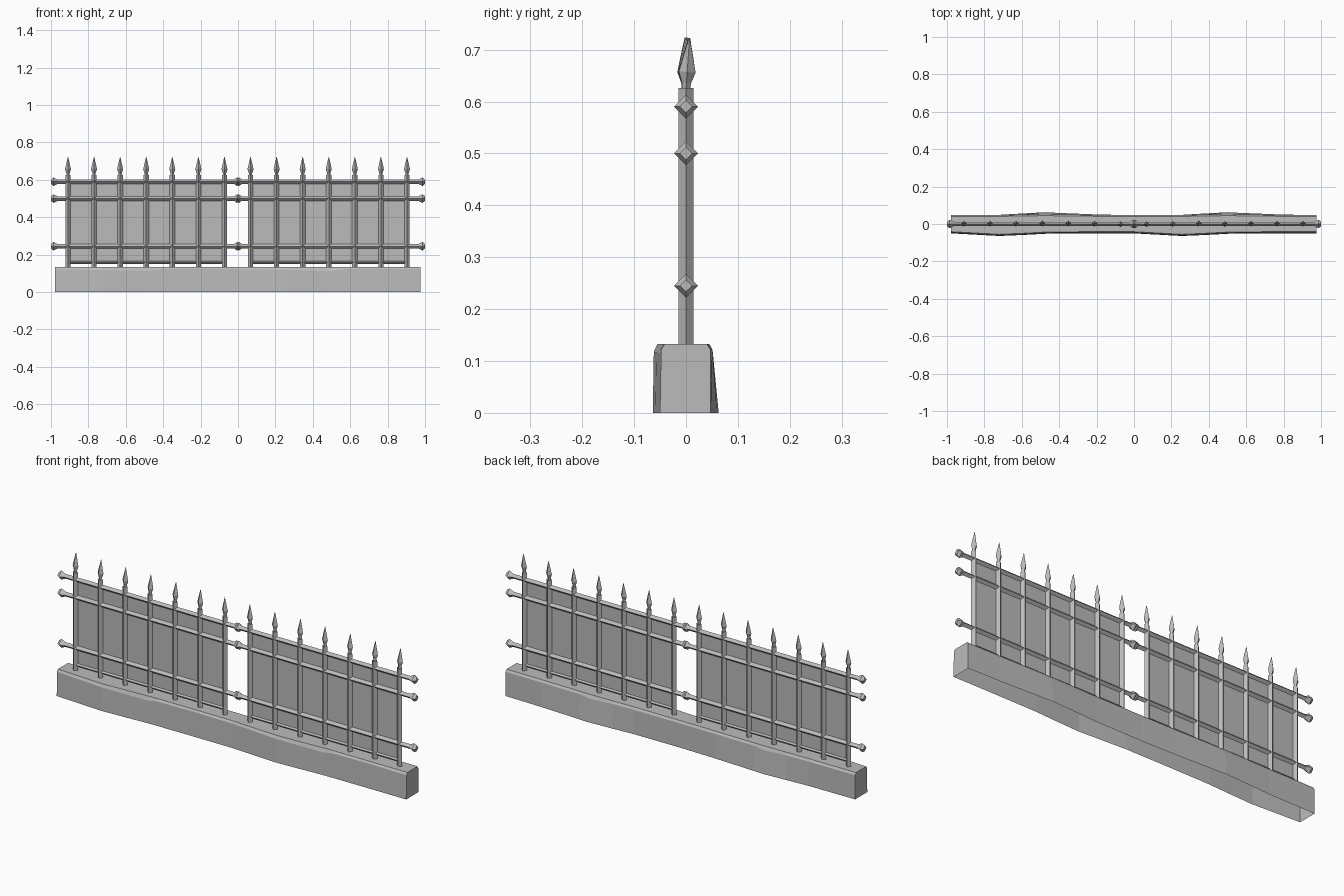
import bpy, bmesh, math, random
from mathutils import Matrix

random.seed(4)
cube = bpy.data.objects.get("Cube")
if cube:
    bpy.data.objects.remove(cube)

grey = bpy.data.materials.new("grey")
grey.use_nodes = True
COLOUR = (0.5, 0.5, 0.5, 1)
grey.diffuse_color = COLOUR
grey.node_tree.nodes["Principled BSDF"].inputs["Base Color"].default_value = COLOUR


def finish(name, bm, location=(0, 0, 0)):
    mesh = bpy.data.meshes.new(name)
    bm.to_mesh(mesh)
    bm.free()
    mesh.materials.append(grey)
    obj = bpy.data.objects.new(name, mesh)
    obj.location = location
    bpy.context.collection.objects.link(obj)
    return obj


def loft(bm, rings, closed=True):
    """Bridge rings of points; closed rings wrap around and get end caps."""
    loops = [[bm.verts.new(p) for p in ring] for ring in rings]
    n = len(loops[0])
    for a, b in zip(loops, loops[1:]):
        for i in range(n if closed else n - 1):
            j = (i + 1) % n
            bm.faces.new((a[i], a[j], b[j], b[i]))
    bm.faces.new(loops[0][::-1])
    bm.faces.new(loops[-1])
    bmesh.ops.recalc_face_normals(bm, faces=bm.faces)


def bar(name, profile, location, along_x=False, tilt=0):
    """Four-sided bar standing on an edge, from (distance, radius) pairs."""
    bm = bmesh.new()
    corners = [(1, 0), (0, 1), (-1, 0), (0, -1)]
    loft(bm, [[(r * c, r * s, d) for c, s in corners] for d, r in profile])
    if along_x:
        bmesh.ops.rotate(bm, verts=bm.verts, matrix=Matrix.Rotation(math.pi / 2, 3, 'Y'))
    elif tilt:
        bmesh.ops.rotate(bm, verts=bm.verts, matrix=Matrix.Rotation(tilt, 3, 'X'))
    return finish(name, bm, location)


SECTION = 0.976
SPACING = SECTION / 7
POST_X = -0.909

# Stone plinth: open underneath, with worn bulges repeated per section
# (x, front bottom, back bottom, front shoulder height, back shoulder height)
stations = [(-0.978, 0.050, 0.047, 0.122, 0.122), (-0.72, 0.064, 0.049, 0.118, 0.122),
            (-0.60, 0.059, 0.056, 0.116, 0.121), (-0.47, 0.052, 0.063, 0.113, 0.115),
            (-0.42, 0.051, 0.060, 0.122, 0.122), (-0.20, 0.050, 0.051, 0.124, 0.122)]
rings = []
for s in range(2):
    for x, f, b, fz, bz in stations + stations[:1] * s:
        px = x + s * SECTION
        if s and x == stations[0][0] and len(rings) > len(stations):
            px = 0.975
        back_top = 0.047 + (b - 0.047) * 0.3
        rings.append([(px, -f, 0), (px, -f + 0.002, fz), (px, -f + 0.009, 0.133),
                      (px, back_top - 0.007, 0.133), (px, back_top, bz), (px, b, 0)])
bm = bmesh.new()
loft(bm, rings, closed=False)
finish("stone_plinth", bm)

# Spear-topped posts
for i in range(14):
    x = POST_X + i * SPACING
    bar("post", [(0.125, 0.014), (0.626, 0.014)], (x, 0, 0))
    bar("spear_head", [(0, 0.008), (0.012, 0.009), (0.033, 0.016),
                       (0.06, 0.010), (0.099, 0.0008)],
        (x, 0, 0.624), tilt=random.uniform(-0.08, 0.03))

for s in range(2):
    # Horizontal rails with flared end knobs
    for z in (0.245, 0.5, 0.59):
        profile = [(0, 0.012), (0.014, 0.023), (0.036, 0.012)]
        mirrored = [(1.02 - d, r) for d, r in reversed(profile)]
        bar("rail", profile + mirrored, (-1 + s * 0.98, 0, z), along_x=True)
    # Infill sheet between the outer posts, with its lower edge strip
    x0 = POST_X + s * SECTION
    x1 = x0 + 6 * SPACING
    bm = bmesh.new()
    bm.faces.new([bm.verts.new(p) for p in
                  ((x0, 0, 0.15), (x1, 0, 0.15), (x1, 0, 0.6), (x0, 0, 0.6))])
    finish("infill_sheet", bm)
    bar("lower_strip", [(0, 0.007), (x1 - x0, 0.007)], (x0, 0, 0.16), along_x=True)
